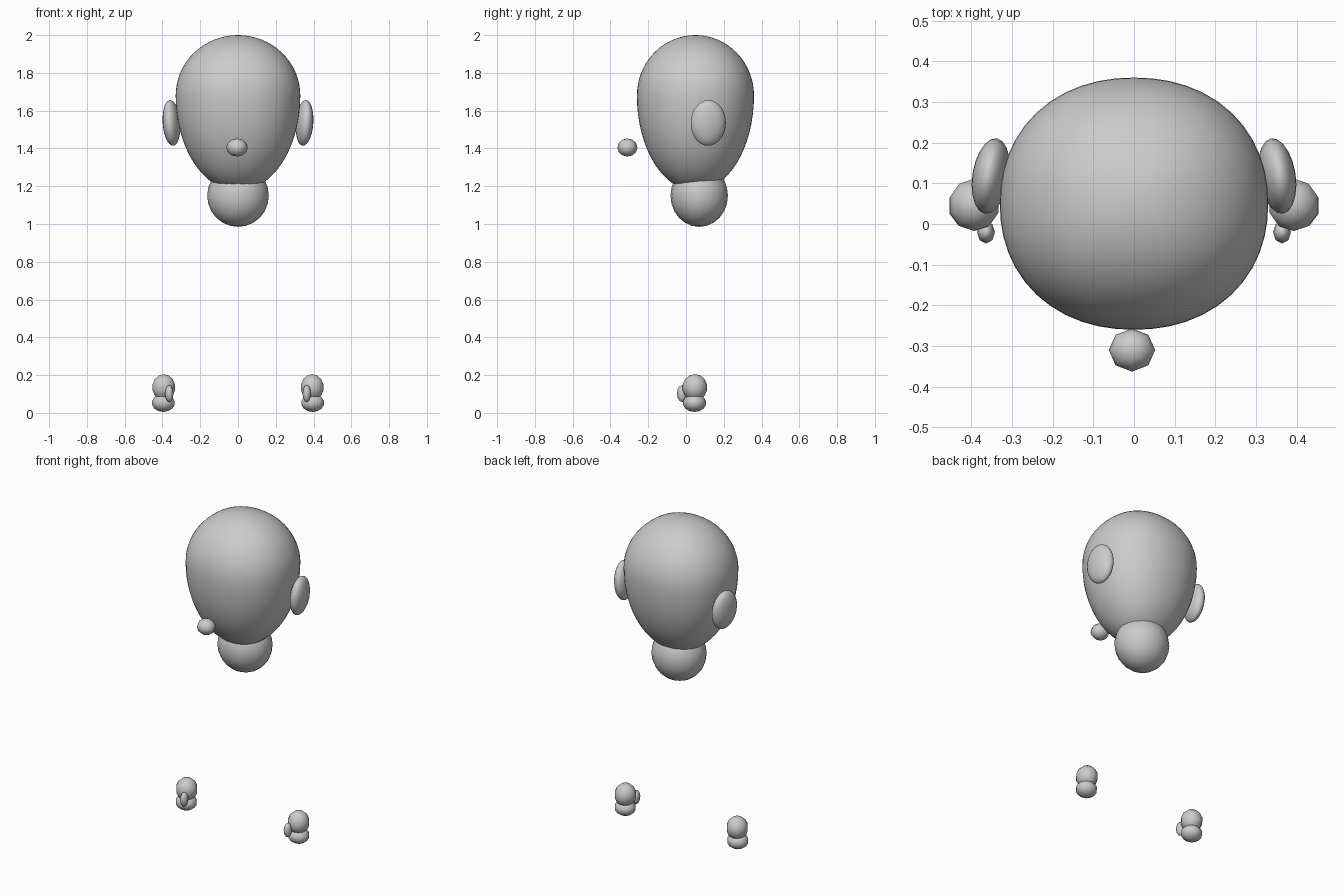
import bpy
import math

cube = bpy.data.objects.get("Cube")
if cube:
    bpy.data.objects.remove(cube, do_unlink=True)

grey = bpy.data.materials.new("light_grey")
grey.use_nodes = True
colour = (0.6, 0.6, 0.6, 1)
grey.diffuse_color = colour
grey.node_tree.nodes["Principled BSDF"].inputs["Base Color"].default_value = colour


def ball(name, loc, radii, segments=12, rings=8, tilt=(0, 0, 0)):
    """Smooth ellipsoid given by its centre and three radii."""
    bpy.ops.mesh.primitive_uv_sphere_add(segments=segments, ring_count=rings, radius=1)
    ob = bpy.context.object
    ob.name = name
    for v in ob.data.vertices:
        v.co = [c * r for c, r in zip(v.co, radii)]
    ob.location = loc
    ob.rotation_euler = [math.radians(a) for a in tilt]
    ob.data.materials.append(grey)
    bpy.ops.object.shade_smooth()
    return ob


# Head: egg with a shallow dome, a long lower half and a slightly boxy section
head = ball("head", (0, 0.05, 1.68), (1, 1, 1), 48, 32)
BOXY = 2.15
for v in head.data.vertices:
    x, y, z = v.co
    flat = math.hypot(x, y)
    if flat > 1e-5:
        k = flat / (abs(x) ** BOXY + abs(y) ** BOXY) ** (1 / BOXY)
    else:
        k = 1
    v.co = (x * k * 0.33, y * k * 0.31, z * (0.32 if z > 0 else 0.505))

# Neck and nose
ball("neck", (0, 0.07, 1.15), (0.163, 0.152, 0.165), 20, 12)
ball("nose", (-0.005, -0.31, 1.405), (0.057, 0.053, 0.048), 8, 6)

# Ears and hands, on both sides
for side, s in (("left", 1), ("right", -1)):
    ball(side + "_ear", (s * 0.352, 0.118, 1.535), (0.045, 0.094, 0.121),
         20, 14, (0, s * 4, s * 9))
    ball(side + "_palm", (s * 0.393, 0.047, 0.135), (0.064, 0.066, 0.07), 10, 7)
    ball(side + "_fingers", (s * 0.395, 0.045, 0.053), (0.064, 0.062, 0.048), 10, 7)
    ball(side + "_thumb", (s * 0.364, -0.02, 0.102), (0.022, 0.028, 0.045), 8, 6)
